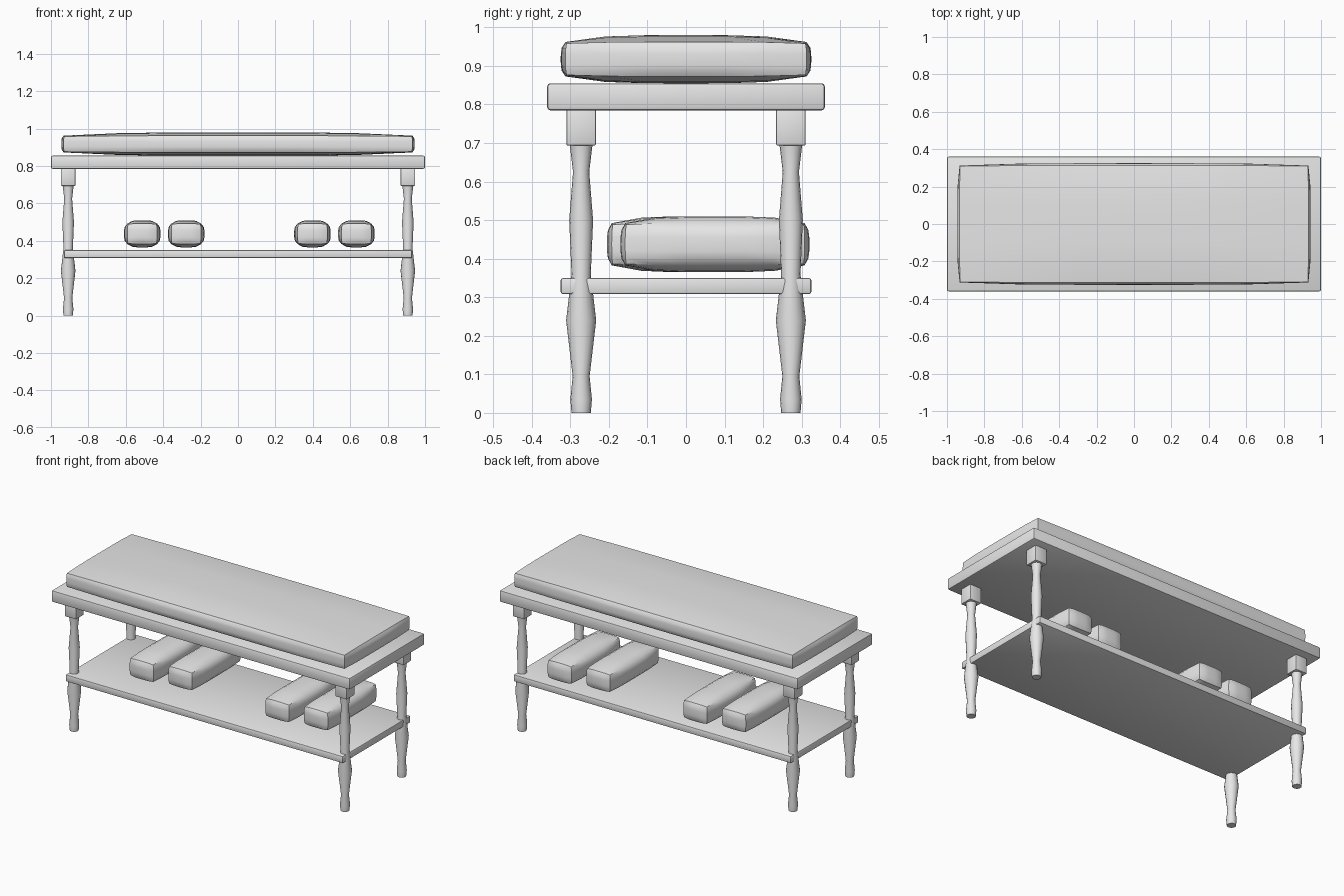
import bpy, bmesh, math

if "Cube" in bpy.data.objects:
    bpy.data.objects.remove(bpy.data.objects["Cube"])

grey = bpy.data.materials.new("light grey")
grey.diffuse_color = (0.8, 0.8, 0.8, 1)
grey.use_nodes = True
grey.node_tree.nodes["Principled BSDF"].inputs["Base Color"].default_value = grey.diffuse_color


def finish(bm, name, loc, angle=30):
    bmesh.ops.recalc_face_normals(bm, faces=bm.faces[:])
    mesh = bpy.data.meshes.new(name)
    bm.to_mesh(mesh)
    bm.free()
    mesh.materials.append(grey)
    ob = bpy.data.objects.new(name, mesh)
    ob.location = loc
    bpy.context.collection.objects.link(ob)
    bpy.ops.object.select_all(action='DESELECT')
    ob.select_set(True)
    bpy.context.view_layer.objects.active = ob
    bpy.ops.object.shade_smooth_by_angle(angle=math.radians(angle))
    return ob


def board(name, loc, half, bevel):
    """Box with softened edges."""
    bm = bmesh.new()
    bmesh.ops.create_cube(bm, size=2)
    bmesh.ops.scale(bm, vec=half, verts=bm.verts[:])
    bmesh.ops.bevel(bm, geom=bm.edges[:], offset=bevel, segments=2,
                    profile=0.5, affect='EDGES')
    return finish(bm, name, loc)


def padded(name, loc, corner, full, edge=0.35):
    """Box whose six faces swell from the corner size to the full size."""
    bm = bmesh.new()
    bmesh.ops.create_cube(bm, size=2)
    bmesh.ops.subdivide_edges(bm, edges=bm.edges[:], cuts=5, use_grid_fill=True)
    for v in bm.verts:
        c = v.co.copy()
        g = [max(0.0, 1 - t ** 4) for t in c]
        for i in range(3):
            a, b = g[(i + 1) % 3], g[(i + 2) % 3]
            swell = edge * (a + b) / 2 + (1 - edge) * a * b
            v.co[i] = c[i] * (corner[i] + (full[i] - corner[i]) * swell)
    return finish(bm, name, loc, 35)


def turned(name, loc, profile, sides=16):
    """Lathe a list of (radius, height) pairs."""
    bm = bmesh.new()
    rings = [[bm.verts.new((r * math.cos(2 * math.pi * k / sides),
                            r * math.sin(2 * math.pi * k / sides), z))
              for k in range(sides)] for r, z in profile]
    for lo, hi in zip(rings, rings[1:]):
        for k in range(sides):
            n = (k + 1) % sides
            bm.faces.new((lo[k], lo[n], hi[n], hi[k]))
    bm.faces.new(rings[0][::-1])
    bm.faces.new(rings[-1])
    return finish(bm, name, loc)


# Bench top, shelf and seat cushion
board("bench_top", (0, 0, 0.82), (1.0, 0.36, 0.035), 0.008)
board("shelf", (0, 0, 0.329), (0.93, 0.325, 0.021), 0.006)
padded("seat_cushion", (0, 0, 0.9175), (0.93, 0.31, 0.041), (0.945, 0.325, 0.0625))

# Turned legs with square blocks at the top
leg = [(0.025, 0), (0.028, 0.035), (0.022, 0.095), (0.039, 0.24),
       (0.025, 0.36), (0.031, 0.5), (0.021, 0.625), (0.03, 0.7)]
for sx, side in ((-1, "left"), (1, "right")):
    for sy, end in ((-1, "front"), (1, "back")):
        x, y = sx * 0.908, sy * 0.272
        turned(f"leg_{end}_{side}", (x, y, 0), leg)
        board(f"leg_block_{end}_{side}", (x, y, 0.74), (0.0385, 0.0385, 0.0465), 0.004)

# Two pairs of soft slippers on the shelf, slightly staggered
for i, (x, y) in enumerate(((-0.512, 0.04), (-0.277, 0.075), (0.398, 0.04), (0.633, 0.075))):
    padded(f"slipper_{i + 1}", (x, y, 0.4375), (0.076, 0.23, 0.051), (0.0975, 0.245, 0.0725))
